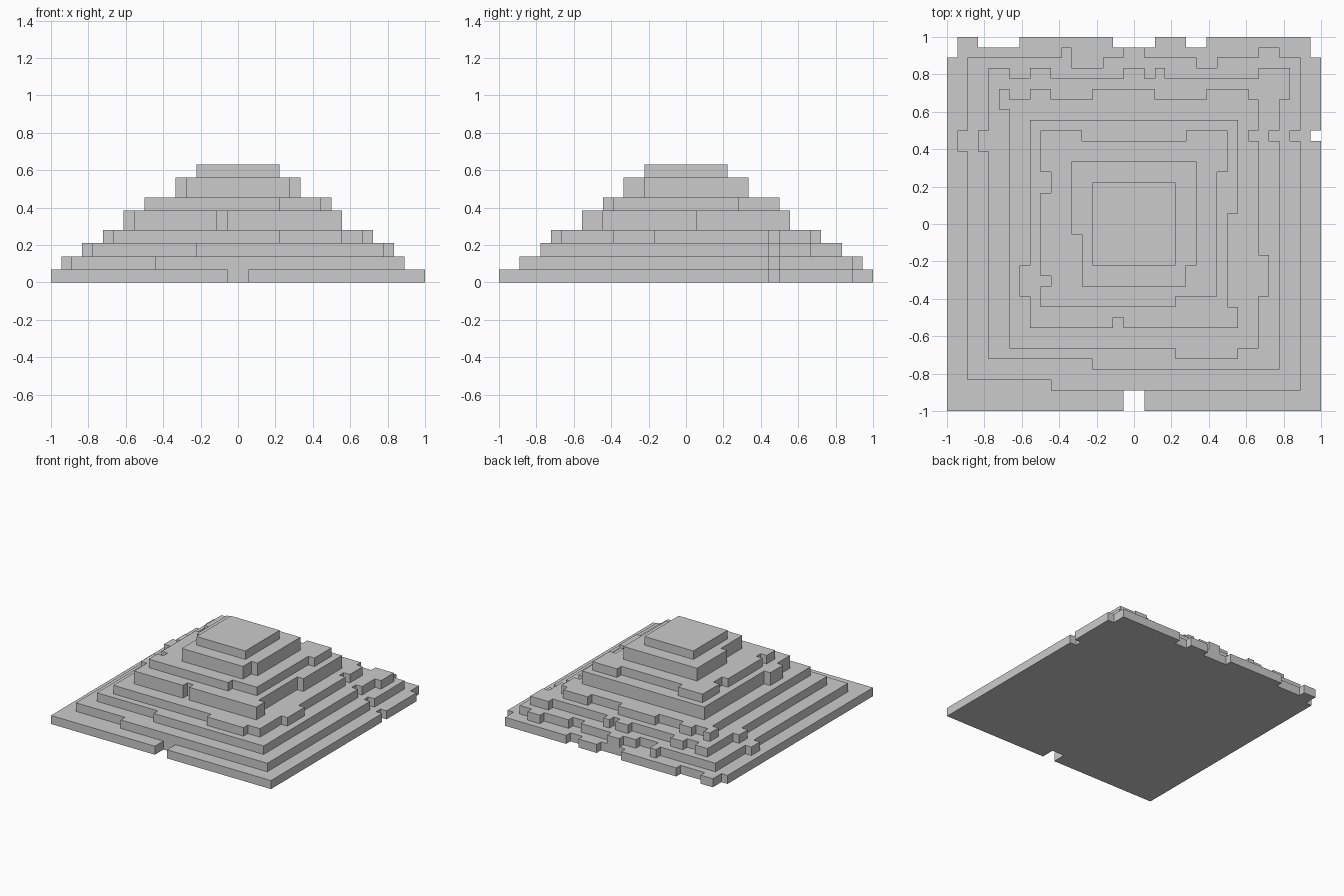
import bpy, bmesh

if "Cube" in bpy.data.objects:
    bpy.data.objects.remove(bpy.data.objects["Cube"])

U = 1 / 18  # masonry block size on the plan grid


def tier(name, z0, z1, rect, **sides):
    """Stepped slab: a rectangle of blocks with runs (start, end, depth) on each
    side; positive depth sticks out, negative depth is a missing block."""
    x0, y0, x1, y1 = rect
    cells = {(i, j) for i in range(x0, x1) for j in range(y0, y1)}
    for side, runs in sides.items():
        edge = {"left": x0, "right": x1, "front": y0, "back": y1}[side]
        sign = 1 if side in ("right", "back") else -1
        for a, b, depth in runs:
            lo, hi = sorted((edge, edge + sign * depth))
            if side in ("left", "right"):
                patch = {(i, j) for i in range(lo, hi) for j in range(a, b)}
            else:
                patch = {(i, j) for i in range(a, b) for j in range(lo, hi)}
            cells = cells | patch if depth > 0 else cells - patch

    # plan outline from the cells, merged to one flat face, then raised
    bm = bmesh.new()
    verts = {}

    def v(i, j):
        if (i, j) not in verts:
            verts[i, j] = bm.verts.new((i * U, j * U, z0))
        return verts[i, j]

    for i, j in sorted(cells):
        bm.faces.new((v(i, j), v(i + 1, j), v(i + 1, j + 1), v(i, j + 1)))
    bmesh.ops.dissolve_limit(bm, angle_limit=0.01, verts=bm.verts[:], edges=bm.edges[:])
    top = bmesh.ops.extrude_face_region(bm, geom=bm.faces[:], use_keep_orig=True)
    bmesh.ops.translate(bm, vec=(0, 0, z1 - z0),
                        verts=[g for g in top["geom"] if isinstance(g, bmesh.types.BMVert)])
    bmesh.ops.recalc_face_normals(bm, faces=bm.faces[:])
    mesh = bpy.data.meshes.new(name)
    bm.to_mesh(mesh)
    bm.free()
    bpy.context.collection.objects.link(bpy.data.objects.new(name, mesh))


def square(r):
    return (-r, -r, r, r)


# ground tier with the front entrance gap
tier("base_tier", 0, .07, square(18),
     back=[(-18, -17, -2), (-15, -11, -1), (-2, 2, -1), (5, 7, -1), (17, 18, -2)],
     right=[(8, 9, -1)], front=[(-1, 1, -2)])

# lower worn tiers
tier("second_tier", .07, .14, square(16),
     back=[(-7, -6, 1), (-6, -3, -1), (-1, 1, 1), (6, 8, -1), (12, 14, 1)],
     right=[(8, 9, -1)], front=[(-16, -8, -1)], left=[(7, 9, 1)])
tier("third_tier", .14, .21, square(14),
     back=[(-14, -12, 1), (-10, -8, 1), (-1, 1, 1), (2, 3, 1), (12, 14, 1)],
     right=[(12, 15, 1), (8, 9, -1)], front=[(-14, -4, -1)], left=[(7, 9, 1)])
tier("fourth_tier", .21, .28, square(12),
     back=[(-10, -8, 1), (-4, 2, 1), (7, 11, 1)],
     right=[(8, 9, -1), (-7, -3, 1)], front=[(4, 10, 1)], left=[(11, 13, 1)])

# upper tiers
tier("fifth_tier", .28, .385, square(10),
     right=[(-8, 1, -1)], front=[(-2, -1, -1)], left=[(-7, -4, 1)])
tier("sixth_tier", .385, .455, (-9, -8, 9, 9),
     back=[(-5, 5, -1)], right=[(-8, 5, -1)], front=[(4, 8, -1)],
     left=[(-6, -5, -1), (3, 5, -1)])
tier("seventh_tier", .455, .56, square(6),
     right=[(-6, -4, -1)], left=[(-6, -1, -1)])

# summit block
tier("summit", .56, .63, square(4))
